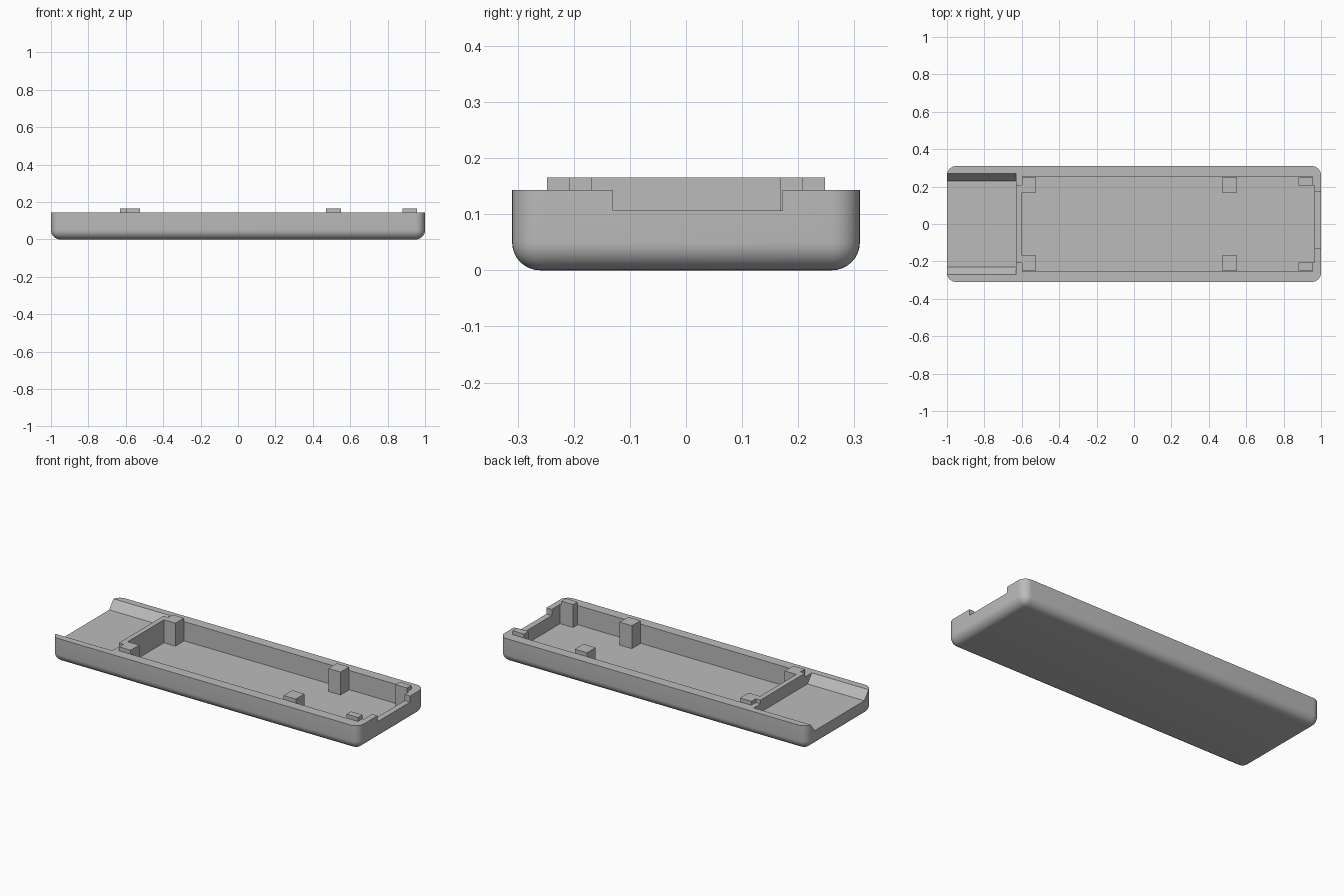
import bpy, bmesh, math

default = bpy.data.objects.get("Cube")
if default:
    bpy.data.objects.remove(default, do_unlink=True)

grey = bpy.data.materials.new("mid grey plastic")
grey.use_nodes = True
colour = (0.5, 0.5, 0.5, 1)
grey.diffuse_color = colour
grey.node_tree.nodes["Principled BSDF"].inputs["Base Color"].default_value = colour

RIM, FLOOR, TOP = 0.143, 0.03, 0.165      # heights
LEDGE, NOTCH = 0.093, 0.107


def add_object(name, bm):
    bmesh.ops.recalc_face_normals(bm, faces=bm.faces)
    mesh = bpy.data.meshes.new(name)
    bm.to_mesh(mesh)
    bm.free()
    mesh.materials.append(grey)
    obj = bpy.data.objects.new(name, mesh)
    bpy.context.collection.objects.link(obj)
    return obj


def box_mesh(x, y, z):
    bm = bmesh.new()
    bmesh.ops.create_cube(bm, size=1)
    for v in bm.verts:
        v.co = [r[0] if c < 0 else r[1] for c, r in zip(v.co, (x, y, z))]
    return bm


def box(name, x, y, z):
    return add_object(name, box_mesh(x, y, z))


# Tray shell: rounded underside and corners, flat rim
bm = box_mesh((-1, 1), (-0.31, 0.31), (0, RIM))
edges = [e for e in bm.edges if min(v.co.z for v in e.verts) < 0.01]
bmesh.ops.bevel(bm, geom=edges, offset=0.05, segments=8, profile=0.5, affect='EDGES')
tray = add_object("tray", bm)

# Sloped channel open at the end
bm = bmesh.new()
high = 0.3
slope = 0.04 / (RIM - LEDGE)
wide = 0.23 + slope * (high - LEDGE)
profile = [(-0.23, LEDGE), (0.23, LEDGE), (wide, high), (-wide, high)]
face = bm.faces.new([bm.verts.new((-1.1, y, z)) for y, z in profile])
ext = bmesh.ops.extrude_face_region(bm, geom=[face])
for v in ext["geom"]:
    if isinstance(v, bmesh.types.BMVert):
        v.co.x = -0.63
channel = add_object("channel_cutter", bm)

cutters = [
    channel,
    box("cavity_cutter", (-0.6, 0.956), (-0.25, 0.25), (FLOOR, 0.3)),
    box("end_recess_cutter", (0.9, 0.965), (-0.207, 0.207), (FLOOR, 0.3)),
    box("notch_cutter", (0.9, 1.1), (-0.13, 0.172), (NOTCH, 0.3)),
]
for cutter in cutters:
    mod = tray.modifiers.new(cutter.name, 'BOOLEAN')
    mod.operation = 'DIFFERENCE'
    mod.solver = 'EXACT'
    mod.object = cutter
    cutter.hide_render = True
bpy.context.view_layer.update()
depsgraph = bpy.context.evaluated_depsgraph_get()
carved = bpy.data.meshes.new_from_object(tray.evaluated_get(depsgraph))
tray.modifiers.clear()
tray.data = carved
for cutter in cutters:
    bpy.data.objects.remove(cutter, do_unlink=True)

bpy.ops.object.select_all(action='DESELECT')
tray.select_set(True)
bpy.context.view_layer.objects.active = tray
bpy.ops.object.shade_smooth_by_angle(angle=math.radians(30))

# Raised divider between channel and cavity
box("divider", (-0.63, -0.6), (-0.208, 0.208), (FLOOR, TOP))

# Support posts along both side walls
posts = {"inner_post": (-0.6, -0.525, 0.168),
         "middle_post": (0.47, 0.55, 0.168),
         "end_post": (0.88, 0.956, 0.207)}
for name, (x0, x1, y) in posts.items():
    box("back_" + name, (x0, x1), (y, 0.248), (FLOOR, TOP))
    box("front_" + name, (x0, x1), (-0.248, -y), (FLOOR, TOP))
